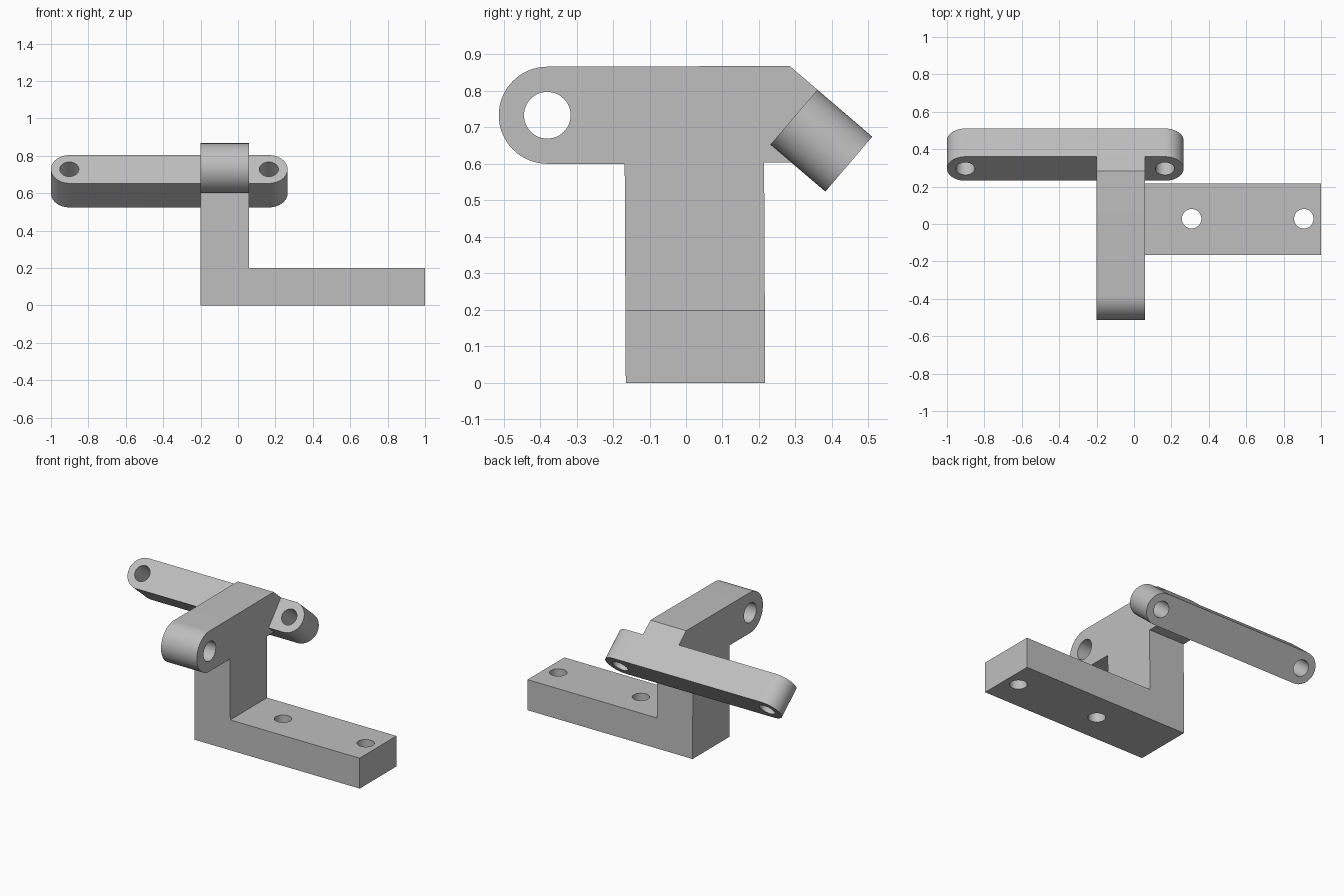
import bpy, bmesh
from math import pi, cos, sin
from mathutils import Vector

cube = bpy.data.objects.get("Cube")
if cube:
    bpy.data.objects.remove(cube, do_unlink=True)

grey = bpy.data.materials.new("plain_grey")
grey.use_nodes = True
grey.diffuse_color = (0.52, 0.52, 0.52, 1)
grey.node_tree.nodes["Principled BSDF"].inputs["Base Color"].default_value = (0.52, 0.52, 0.52, 1)

X, Y, Z = Vector((1, 0, 0)), Vector((0, 1, 0)), Vector((0, 0, 1))


def prism(name, outline, origin, u, v, sweep):
    """Extrude a 2D outline, laid out on axes u and v, along the sweep vector."""
    bm = bmesh.new()
    base = bm.faces.new([bm.verts.new(origin + u * a + v * b) for a, b in outline])
    top = bmesh.ops.extrude_face_region(bm, geom=[base], use_keep_orig=True)
    bmesh.ops.translate(bm, vec=sweep, verts=[g for g in top["geom"] if isinstance(g, bmesh.types.BMVert)])
    bmesh.ops.recalc_face_normals(bm, faces=bm.faces)
    mesh = bpy.data.meshes.new(name)
    bm.to_mesh(mesh)
    bm.free()
    mesh.materials.append(grey)
    obj = bpy.data.objects.new(name, mesh)
    bpy.context.collection.objects.link(obj)
    return obj


def arc(cx, cy, r, start, end, n=32):
    return [(cx + r * cos(start + (end - start) * i / n),
             cy + r * sin(start + (end - start) * i / n)) for i in range(n + 1)]


def hole(centre, u, v, r, axis):
    """Round cutter running both ways from its centre."""
    return prism("hole_cutter", arc(0, 0, r, 0, 2 * pi, 48)[:-1], centre - axis * 0.4, u, v, axis * 0.8)


def combine(target, other, operation):
    """Apply a boolean and discard the helper."""
    mod = target.modifiers.new("join", 'BOOLEAN')
    mod.operation, mod.object, mod.solver = operation, other, 'EXACT'
    bpy.context.view_layer.objects.active = target
    bpy.ops.object.modifier_apply(modifier=mod.name)
    bpy.data.objects.remove(other, do_unlink=True)


# Tilted axes of the cross bar: through its thickness and across its width
through = Vector((0, 0.76, -0.65)).normalized()
across = Vector((0, 0.65, 0.76)).normalized()
edge = Vector((0, 0.36, 0.803))
size = 0.198
ridge, buried = edge - through * 0.1, edge + through * 0.05

# Upright column with the rounded eye arm
profile = [(-0.165, 0), (0.217, 0), (0.214, 0.603), (0.34, 0.603),
           (buried.y, buried.z), (ridge.y, ridge.z)]
profile += arc(-0.38, 0.733, 0.133, pi / 2, 3 * pi / 2) + [(-0.168, 0.6)]
bracket = prism("hinge_bracket", profile, X * -0.2, Y, Z, X * 0.26)

# Foot plate
foot = prism("foot", [(-0.165, 0), (0.217, 0), (0.216, 0.2), (-0.166, 0.2)],
             X * -0.1, Y, Z, X * 1.1)
combine(bracket, foot, 'UNION')

# Cross bar with round ends
r = size / 2
middle = edge - across * r
slot = arc(0.265 - r, 0, r, -pi / 2, pi / 2) + arc(-1 + r, 0, r, pi / 2, 3 * pi / 2)
bar = prism("cross_bar", slot, middle, X, across, through * size)
combine(bracket, bar, 'UNION')

# Eye, foot and bar holes
combine(bracket, hole(Vector((0, -0.38, 0.733)), Y, Z, 0.064, X), 'DIFFERENCE')
for x in (0.308, 0.908):
    combine(bracket, hole(Vector((x, 0.028, 0)), X, Y, 0.052, Z), 'DIFFERENCE')
for x in (-0.902, 0.165):
    combine(bracket, hole(middle + X * x, X, across, 0.051, through), 'DIFFERENCE')

# Merge coplanar seams, then smooth the rounds only
bm = bmesh.new()
bm.from_mesh(bracket.data)
bmesh.ops.remove_doubles(bm, verts=bm.verts, dist=0.0002)
bmesh.ops.dissolve_limit(bm, angle_limit=0.01, verts=bm.verts, edges=bm.edges)
bm.to_mesh(bracket.data)
bm.free()
bpy.ops.object.select_all(action='DESELECT')
bracket.select_set(True)
bpy.context.view_layer.objects.active = bracket
bpy.ops.object.shade_smooth_by_angle(angle=0.5)
